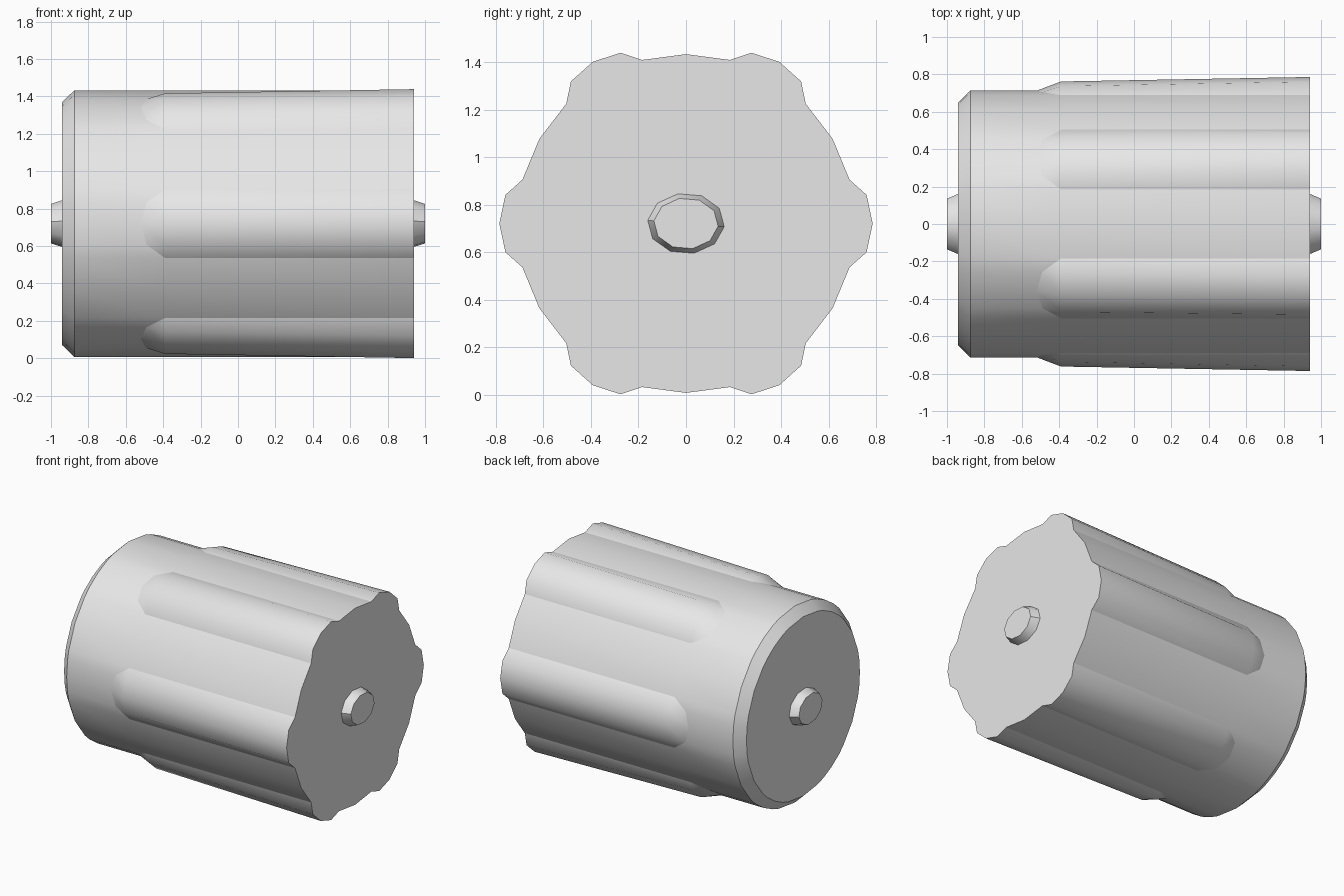
import bpy, bmesh
from math import sin, cos, radians

cube = bpy.data.objects.get("Cube")
if cube:
    bpy.data.objects.remove(cube, do_unlink=True)

CENTRE_Z = 0.72

grey = bpy.data.materials.new("light grey")
grey.use_nodes = True
grey.diffuse_color = (0.8, 0.8, 0.8, 1)
grey.node_tree.nodes["Principled BSDF"].inputs["Base Color"].default_value = (0.8, 0.8, 0.8, 1)


def loft(name, rings):
    """Skin matching rings of points, cap both ends, keep hard and concave edges sharp."""
    bm = bmesh.new()
    loops = [[bm.verts.new(p) for p in ring] for ring in rings]
    for a, b in zip(loops, loops[1:]):
        n = len(a)
        for i in range(n):
            j = (i + 1) % n
            bm.faces.new((a[i], a[j], b[j], b[i]))
    bm.faces.new(loops[0])
    bm.faces.new(loops[-1])
    bmesh.ops.remove_doubles(bm, verts=bm.verts[:], dist=0.0005)
    bmesh.ops.recalc_face_normals(bm, faces=bm.faces[:])
    for f in bm.faces:
        f.smooth = True
    for e in bm.edges:
        angle = e.calc_face_angle_signed(0)
        e.smooth = -0.3 < angle < 0.7
    mesh = bpy.data.meshes.new(name)
    bm.to_mesh(mesh)
    bm.free()
    mesh.materials.append(grey)
    obj = bpy.data.objects.new(name, mesh)
    obj.location.z = CENTRE_Z
    bpy.context.collection.objects.link(obj)
    return obj


# Drum with six raised ribs: each sector has rib edge, shoulder, crest, shoulder, edge, valley
SECTOR = (-15, -9, 0, 9, 15, 30)
BODY_R = 0.713
RIB_START = {0: -0.52, 9: -0.49, 15: -0.39, 30: -0.39}


def drum_ring(x_at, r_at):
    ring = []
    for k in range(6):
        for offset in SECTOR:
            a, d = radians(60 * k + offset), abs(offset)
            ring.append((x_at(d), r_at(d) * cos(a), r_at(d) * sin(a)))
    return ring


def rib_radius(crest):
    return lambda d: {0: crest, 9: crest - 0.016}.get(d, BODY_R)


loft("ribbed_drum", [
    drum_ring(lambda d: -0.94, lambda d: 0.65),
    drum_ring(lambda d: -0.875, lambda d: BODY_R),
    drum_ring(RIB_START.get, lambda d: BODY_R),
    drum_ring(lambda d: -0.39, rib_radius(0.762)),
    drum_ring(lambda d: 0.94, rib_radius(0.786)),
])


# Tapered oval axle stubs at both ends
def stub_ring(x, ry, rz):
    angles = [radians(36 * i - 6) for i in range(10)]
    return [(x, ry * cos(a), rz * sin(a)) for a in angles]


for name, side in (("left_axle_stub", 1), ("right_axle_stub", -1)):
    loft(name, [stub_ring(0.94 * side, 0.162, 0.128), stub_ring(side, 0.136, 0.108)])
